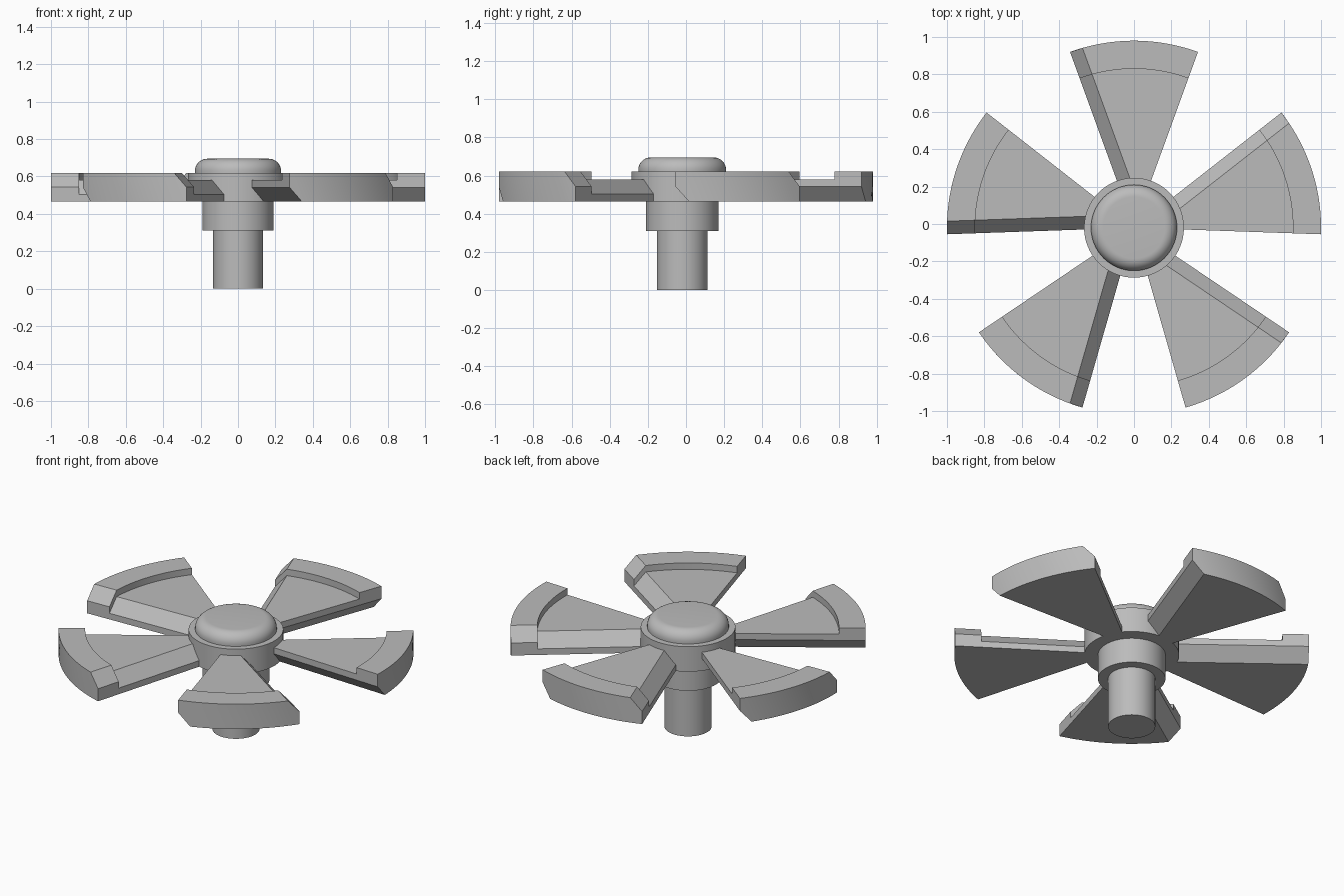
import bpy, bmesh, math

if "Cube" in bpy.data.objects:
    bpy.data.objects.remove(bpy.data.objects["Cube"], do_unlink=True)

CY = -0.02                      # hub axis position in y
BOTTOM, WEB, RIM = 0.465, 0.58, 0.62
CHAMFER, DROP = 0.07, 0.077
HALF = math.radians(20)
STEPS = 24

grey = bpy.data.materials.new("grey")
grey.use_nodes = True
grey.diffuse_color = (0.5, 0.5, 0.5, 1)
grey.node_tree.nodes["Principled BSDF"].inputs["Base Color"].default_value = (0.5, 0.5, 0.5, 1)


def finish(name, bm):
    bmesh.ops.remove_doubles(bm, verts=bm.verts, dist=1e-5)
    bmesh.ops.recalc_face_normals(bm, faces=bm.faces)
    mesh = bpy.data.meshes.new(name)
    bm.to_mesh(mesh)
    bm.free()
    mesh.materials.append(grey)
    obj = bpy.data.objects.new(name, mesh)
    bpy.context.collection.objects.link(obj)
    obj.location.y = CY
    bpy.ops.object.select_all(action="DESELECT")
    obj.select_set(True)
    bpy.context.view_layer.objects.active = obj
    bpy.ops.object.shade_smooth_by_angle(angle=math.radians(30))
    return obj


def lathe(name, profile, sides=64):
    """Closed solid turned about z from (radius, height) points."""
    bm = bmesh.new()
    rings = []
    for r, z in profile:
        rings.append([bm.verts.new((r * math.cos(a), r * math.sin(a), z))
                      for a in (math.tau * i / sides for i in range(sides))])
    for low, high in zip(rings, rings[1:]):
        for i in range(sides):
            j = (i + 1) % sides
            bm.faces.new((low[i], low[j], high[j], high[i]))
    bm.faces.new(rings[0])
    bm.faces.new(rings[-1])
    return finish(name, bm)


# Stepped hub with a rounded cap
lathe("shaft", [(0.133, 0), (0.133, 0.32)])
lathe("collar", [(0.19, 0.31), (0.19, 0.47)])
lathe("hub_disc", [(0.267, BOTTOM), (0.267, RIM)])
fillet = [(0.165 + 0.065 * math.cos(a), 0.63 + 0.065 * math.sin(a))
          for a in (math.pi / 2 * i / 10 for i in range(11))]
lathe("hub_cap", [(0.23, 0.61)] + fillet)


# Blade: radial section with a raised rim, swept across its angle.
# The leading top edge is chamfered, the trailing bottom edge undercut.
def blade_slice(bm, t, lift=0.0, drop=0.0):
    section = [(0.2, BOTTOM, False), (1, BOTTOM, False), (1, RIM, True),
               (0.85, RIM, True), (0.85, WEB, True), (0.2, WEB, True)]
    verts = []
    for r, z, top in section:
        inset = math.asin(CHAMFER / r)
        start = -HALF if top or lift else inset - HALF
        end = HALF - inset if top and not drop else HALF
        a = start + (end - start) * t
        z += -drop if top else lift
        verts.append(bm.verts.new((r * math.cos(a), r * math.sin(a), z)))
    return verts


bm = bmesh.new()
slices = [blade_slice(bm, 0, lift=DROP)]
slices += [blade_slice(bm, i / STEPS) for i in range(STEPS + 1)]
slices.append(blade_slice(bm, 1, drop=DROP))
for a, b in zip(slices, slices[1:]):
    for i in range(6):
        j = (i + 1) % 6
        bm.faces.new((a[i], a[j], b[j], b[i]))
bm.faces.new(slices[0])
bm.faces.new(slices[-1])
blade = finish("blade_1", bm)
blade.rotation_euler.z = math.radians(90)

for n in range(1, 5):
    copy = blade.copy()
    copy.name = f"blade_{n + 1}"
    copy.rotation_euler.z = math.radians(90 + 72 * n)
    bpy.context.collection.objects.link(copy)
